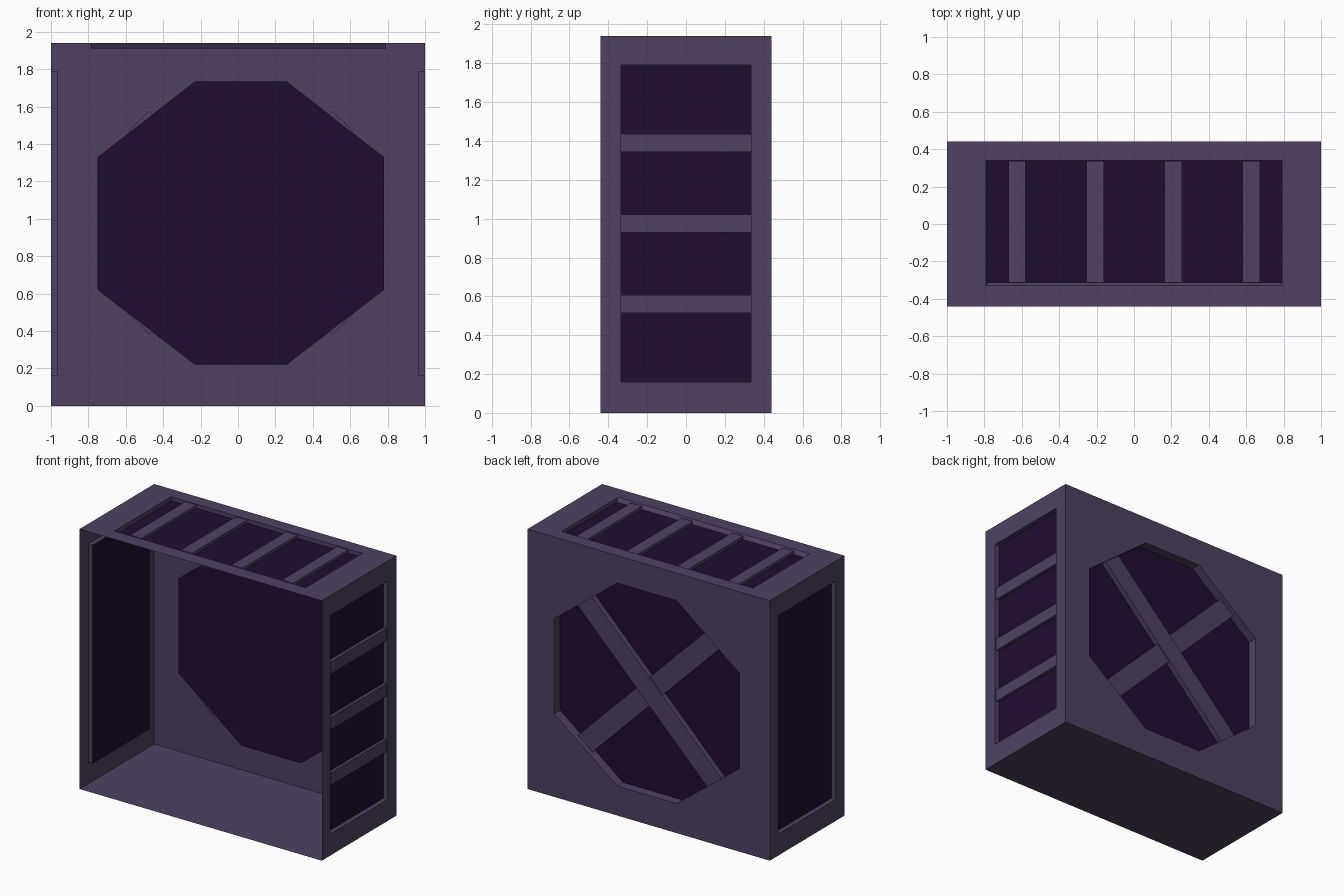
import bpy, bmesh, math
from mathutils import Matrix, Vector

if "Cube" in bpy.data.objects:
    bpy.data.objects.remove(bpy.data.objects["Cube"])

W, D, H = 1.0, 0.44, 1.94


def material(name, rgb):
    m = bpy.data.materials.new(name)
    m.diffuse_color = (*rgb, 1)
    m.use_nodes = True
    m.node_tree.nodes["Principled BSDF"].inputs["Base Color"].default_value = m.diffuse_color
    return m


FRAME = material("muted purple", (0.080, 0.053, 0.120))
DARK = material("dark violet", (0.0152, 0.0040, 0.0307))


def finish(name, bm, mats):
    me = bpy.data.meshes.new(name)
    bm.to_mesh(me)
    bm.free()
    for m in mats:
        me.materials.append(m)
    ob = bpy.data.objects.new(name, me)
    bpy.context.collection.objects.link(ob)
    return ob


def recessed_wall(bm, place, outer, rim, floor, depth):
    """Flat wall with a polygon opening, recess sides and a dark recessed panel.
    outer and rim run the same way; rim has 4 or 8 points."""
    o = [bm.verts.new(place(u, v, 0)) for u, v in outer]
    r = [bm.verts.new(place(u, v, 0)) for u, v in rim]
    f = [bm.verts.new(place(u, v, depth)) for u, v in floor]
    n = len(r)
    for i in range(4):
        j = (i + 1) % 4
        if n == 4:
            bm.faces.new((o[i], o[j], r[j], r[i]))
        else:
            a, b, c = 2 * i, 2 * i + 1, (2 * i + 2) % n
            bm.faces.new((o[i], o[j], r[b], r[a]))
            bm.faces.new((o[j], r[c], r[b]))
    for i in range(n):
        j = (i + 1) % n
        bm.faces.new((r[i], r[j], f[j], f[i]))
    bm.faces.new(f).material_index = 1


def rect(u0, u1, v0, v1):
    return [(u0, v0), (u1, v0), (u1, v1), (u0, v1)]


# open-fronted cabinet shell with recessed panels
bm = bmesh.new()
side = rect(-0.335, 0.335, 0.16, 1.79)
for s in (-1, 1):
    recessed_wall(bm, lambda u, v, d: (s * (W - d), u, v),
                  rect(-D, D, 0, H), side, side, 0.035)
recessed_wall(bm, lambda u, v, d: (u, v, H - d), rect(-W, W, -D, D),
              rect(-0.79, 0.79, -0.33, 0.34), rect(-0.785, 0.79, -0.312, 0.34), 0.03)
octagon = [(-0.23, 0.22), (0.26, 0.22), (0.78, 0.62), (0.78, 1.33),
           (0.26, 1.735), (-0.23, 1.735), (-0.75, 1.33), (-0.75, 0.62)]
recessed_wall(bm, lambda u, v, d: (u, D - d, v), rect(-W, W, 0, H),
              octagon, octagon, 0.07)
bottom = bm.faces.new([bm.verts.new((u, v, 0)) for u, v in rect(-W, W, -D, D)])
bmesh.ops.remove_doubles(bm, verts=bm.verts[:], dist=0.0005)
bmesh.ops.recalc_face_normals(bm, faces=bm.faces[:])
floor_face = min(bm.faces, key=lambda f: f.calc_center_median().z)
if floor_face.normal.z > 0:
    bmesh.ops.reverse_faces(bm, faces=bm.faces[:])
finish("cabinet_shell", bm, [FRAME, DARK])


def bar(name, centre, size, angle=0):
    bm = bmesh.new()
    bmesh.ops.create_cube(bm, size=1)
    m = (Matrix.Translation(Vector(centre)) @ Matrix.Rotation(angle, 4, 'Y')
         @ Matrix.Diagonal((*size, 1)))
    bmesh.ops.transform(bm, matrix=m, verts=bm.verts[:])
    finish(name, bm, [FRAME])


# slats over the right side panel
for i, z in enumerate((0.56, 0.975, 1.39)):
    bar(f"side_slat_{i + 1}", (0.979, 0, z), (0.024, 0.668, 0.092))

# slats over the top panel
for i, x in enumerate((-0.625, -0.207, 0.21, 0.627)):
    bar(f"top_slat_{i + 1}", (x, 0.012, 1.9235), (0.092, 0.65, 0.023))

# crossed braces over the octagonal back panel
bar("back_brace_lower", (0.015, 0.387, 0.98), (1.54, 0.03, 0.15), math.radians(45))
bar("back_brace_upper", (0.015, 0.392, 0.98), (1.54, 0.04, 0.15), math.radians(-45))
